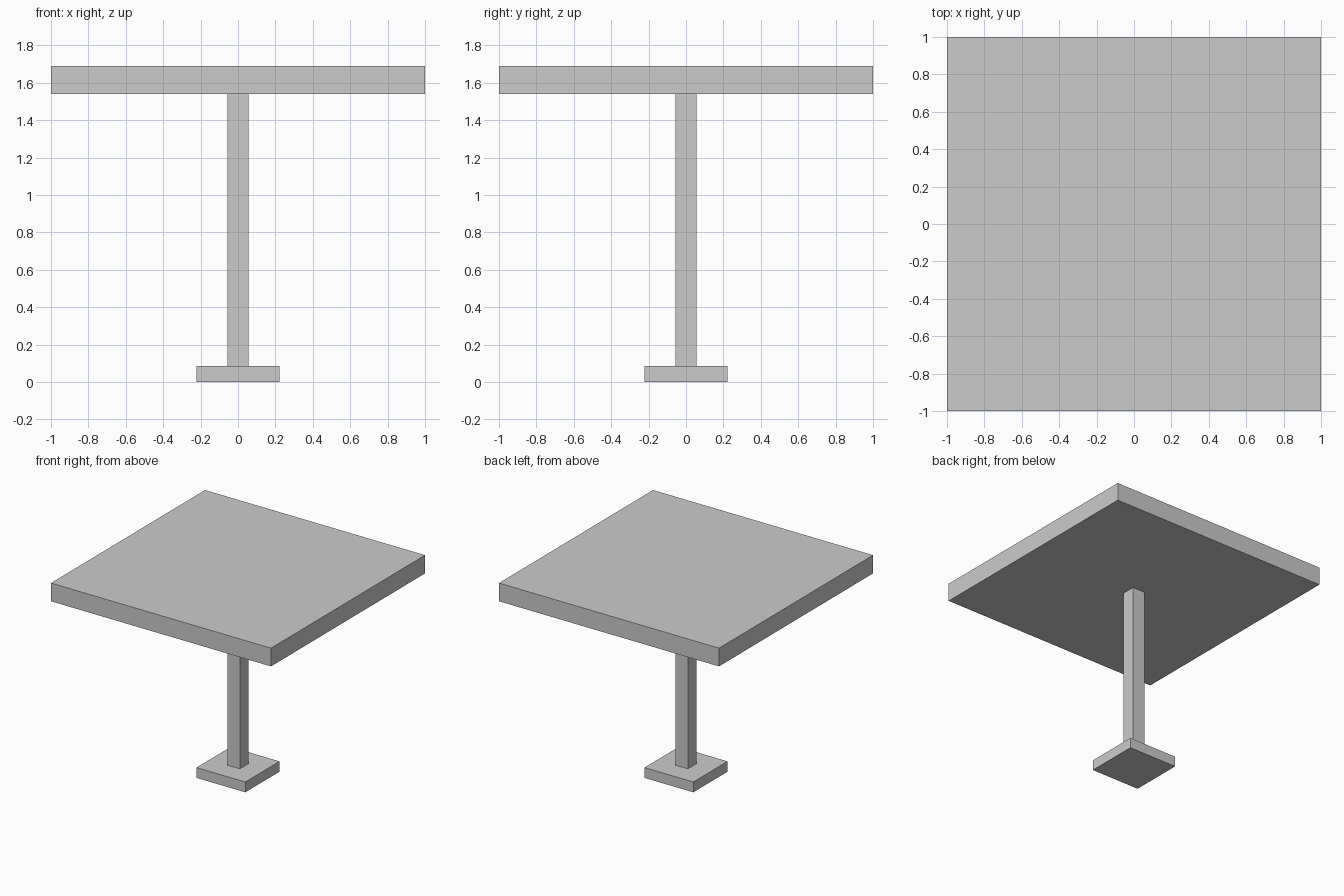
import bpy

if "Cube" in bpy.data.objects:
    bpy.data.objects.remove(bpy.data.objects["Cube"])


def box(name, width, z0, z1):
    """Square slab centred on the z axis, spanning z0 to z1."""
    bpy.ops.mesh.primitive_cube_add(size=1, location=(0, 0, (z0 + z1) / 2))
    obj = bpy.context.object
    obj.name = obj.data.name = name
    obj.scale = (width, width, z1 - z0)
    bpy.ops.object.transform_apply(location=False, rotation=False, scale=True)
    return obj


BASE_TOP = 0.085
TOP_UNDERSIDE = 1.54
TOP_HEIGHT = 1.69

# Foot plate, central post and table top
box("base_plate", 0.444, 0.0, BASE_TOP)
box("post", 0.112, BASE_TOP, TOP_UNDERSIDE)
box("table_top", 2.0, TOP_UNDERSIDE, TOP_HEIGHT)
